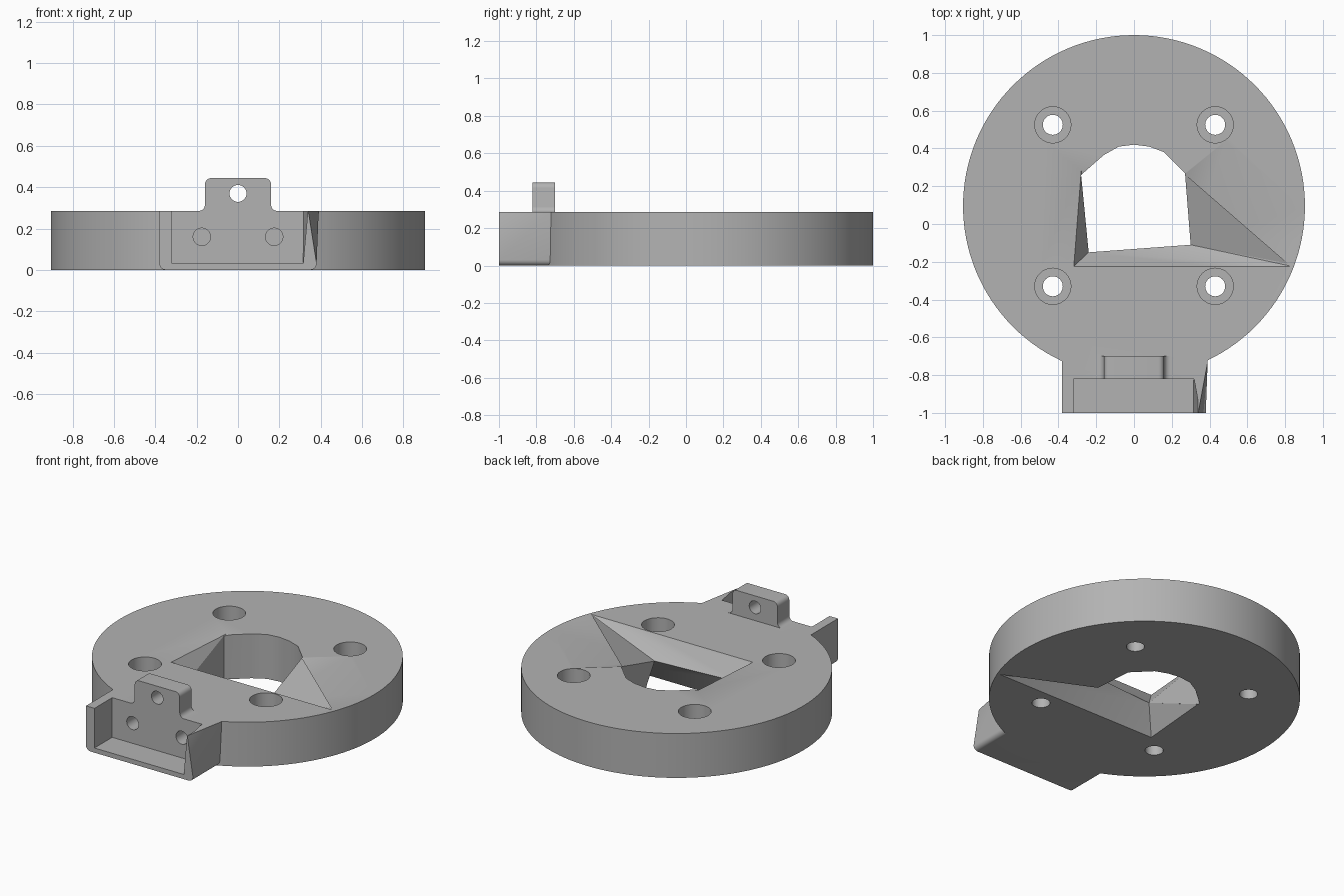
import bpy, bmesh, math
from mathutils import Vector, Matrix

cube = bpy.data.objects.get("Cube")
if cube:
    bpy.data.objects.remove(cube, do_unlink=True)

H = 0.285        # plate thickness
OVER = H + 0.002  # cutter height just past the top face
UNDER = -0.002
RIDGE = 0.17     # height of the ridge inside the opening

grey = bpy.data.materials.new("plain_grey")
grey.use_nodes = True
grey.diffuse_color = (0.45, 0.45, 0.45, 1)
grey.node_tree.nodes["Principled BSDF"].inputs["Base Color"].default_value = (0.45, 0.45, 0.45, 1)


def finish(bm, name):
    bmesh.ops.recalc_face_normals(bm, faces=bm.faces)
    mesh = bpy.data.meshes.new(name)
    bm.to_mesh(mesh)
    bm.free()
    mesh.materials.append(grey)
    obj = bpy.data.objects.new(name, mesh)
    bpy.context.collection.objects.link(obj)
    return obj


def hull(name, points):
    bm = bmesh.new()
    verts = [bm.verts.new(p) for p in points]
    bmesh.ops.convex_hull(bm, input=verts)
    bmesh.ops.delete(bm, geom=[v for v in bm.verts if not v.link_faces], context='VERTS')
    bmesh.ops.dissolve_limit(bm, angle_limit=0.001, verts=bm.verts, edges=bm.edges)
    return finish(bm, name)


def cylinder(name, radius, start, end, segments=32):
    start, end = Vector(start), Vector(end)
    axis = end - start
    turn = axis.to_track_quat('Z', 'Y').to_matrix().to_4x4()
    bm = bmesh.new()
    bmesh.ops.create_cone(bm, cap_ends=True, segments=segments, radius1=radius, radius2=radius,
                          depth=axis.length, matrix=Matrix.Translation((start + end) / 2) @ turn)
    return finish(bm, name)


def at(z, *xy):
    return [(x, y, z) for x, y in xy]


def combine(target, tool, operation):
    mod = target.modifiers.new(tool.name, 'BOOLEAN')
    mod.operation, mod.solver, mod.object = operation, 'EXACT', tool
    bpy.context.view_layer.objects.active = target
    bpy.ops.object.modifier_apply(modifier=mod.name)
    bpy.data.objects.remove(tool, do_unlink=True)


# Round plate
plate = cylinder("mounting_plate", 0.905, (0, 0.095, 0), (0, 0.095, H), 128)

# Front block with rounded lower edges and a tapered side
r = 0.03
section = [(-0.38, H), (0.38, r)]
for i in range(5):
    a = math.radians(22.5 * i)
    section += [(s * (0.38 - r + r * math.cos(a)), r - r * math.sin(a)) for s in (-1, 1)]
block = hull("front_block",
             [(x, y, z) for x, z in section for y in (-1, -0.62)]
             + [(0.34, -1, H), (0.39, -0.73, H), (0.39, -0.62, H)])
combine(plate, block, 'UNION')

# Upright tab with rounded top and flared foot
half = [(0.19, 0.2), (0.19, H)]
for i in range(6):
    a = math.radians(18 * i)
    half.append((0.19 - r * math.sin(a), H + r - r * math.cos(a)))
for i in range(6):
    a = math.radians(18 * i)
    half.append((0.13 + r * math.cos(a), 0.414 + r * math.sin(a)))
outline = half + [(-x, z) for x, z in reversed(half)]
bm = bmesh.new()
face = bm.faces.new([bm.verts.new((x, -0.85, z)) for x, z in outline])
side = bmesh.ops.extrude_face_region(bm, geom=[face])
bmesh.ops.translate(bm, vec=(0, 0.15, 0), verts=[g for g in side["geom"] if isinstance(g, bmesh.types.BMVert)])
combine(plate, finish(bm, "upright_tab"), 'UNION')

# Pocket in the block, open to the front and top
pocket = hull("pocket_cutter",
              at(0.03, (-0.32, -1.02), (0.315, -1.02), (-0.32, -0.82), (0.315, -0.82))
              + at(0.5, (-0.32, -1.02), (0.357, -1.02), (-0.32, -0.82), (0.32, -0.82)))
combine(plate, pocket, 'DIFFERENCE')

# Screw holes in the tab and pocket
combine(plate, cylinder("tab_hole", 0.041, (0, -0.9, 0.37), (0, -0.6, 0.37)), 'DIFFERENCE')
for x in (-0.175, 0.175):
    combine(plate, cylinder("pocket_hole", 0.042, (x, -0.9, 0.16), (x, -0.7, 0.16)), 'DIFFERENCE')

# Central opening
corners = [(-0.28, 0.26), (-0.24, -0.15), (0.3, -0.11), (0.27, 0.27)]
arch = [(0.16, 0.38), (0.08, 0.41), (0, 0.42), (-0.08, 0.41), (-0.16, 0.365)]
opening = hull("opening_cutter", at(-0.1, *corners, *arch) + at(0.4, *corners, *arch))
combine(plate, opening, 'DIFFERENCE')

# Sloped faces around the opening: upper front, right fan, lower notch
ridge = at(RIDGE, (-0.24, -0.15), (0.3, -0.11))
upper = hull("upper_slope", ridge + at(OVER, (-0.32, -0.225), (0.84, -0.225), (0.27, 0.27), (-0.28, 0.29)))
fan = hull("side_fan", ridge[1:] + at(OVER, (0.84, -0.225), (0.885, -0.08), (0.902, 0.09),
                                      (0.49, 0.45), (0.27, 0.27)))
lower = hull("lower_notch", ridge + at(UNDER, (-0.32, -0.225), (0.83, -0.23), (0.29, 0.02), (-0.28, 0.25)))
for cutter in (upper, fan, lower):
    combine(plate, cutter, 'DIFFERENCE')

# Four counterbored bolt holes
for x in (-0.43, 0.43):
    for y in (-0.33, 0.525):
        combine(plate, cylinder("bolt_hole", 0.053, (x, y, -0.1), (x, y, 0.4)), 'DIFFERENCE')
        combine(plate, cylinder("counterbore", 0.096, (x, y, 0.12), (x, y, 0.4)), 'DIFFERENCE')

# Smooth round walls, keep edges sharp
bpy.ops.object.select_all(action='DESELECT')
plate.select_set(True)
bpy.context.view_layer.objects.active = plate
bpy.ops.object.shade_smooth_by_angle(angle=math.radians(25))
